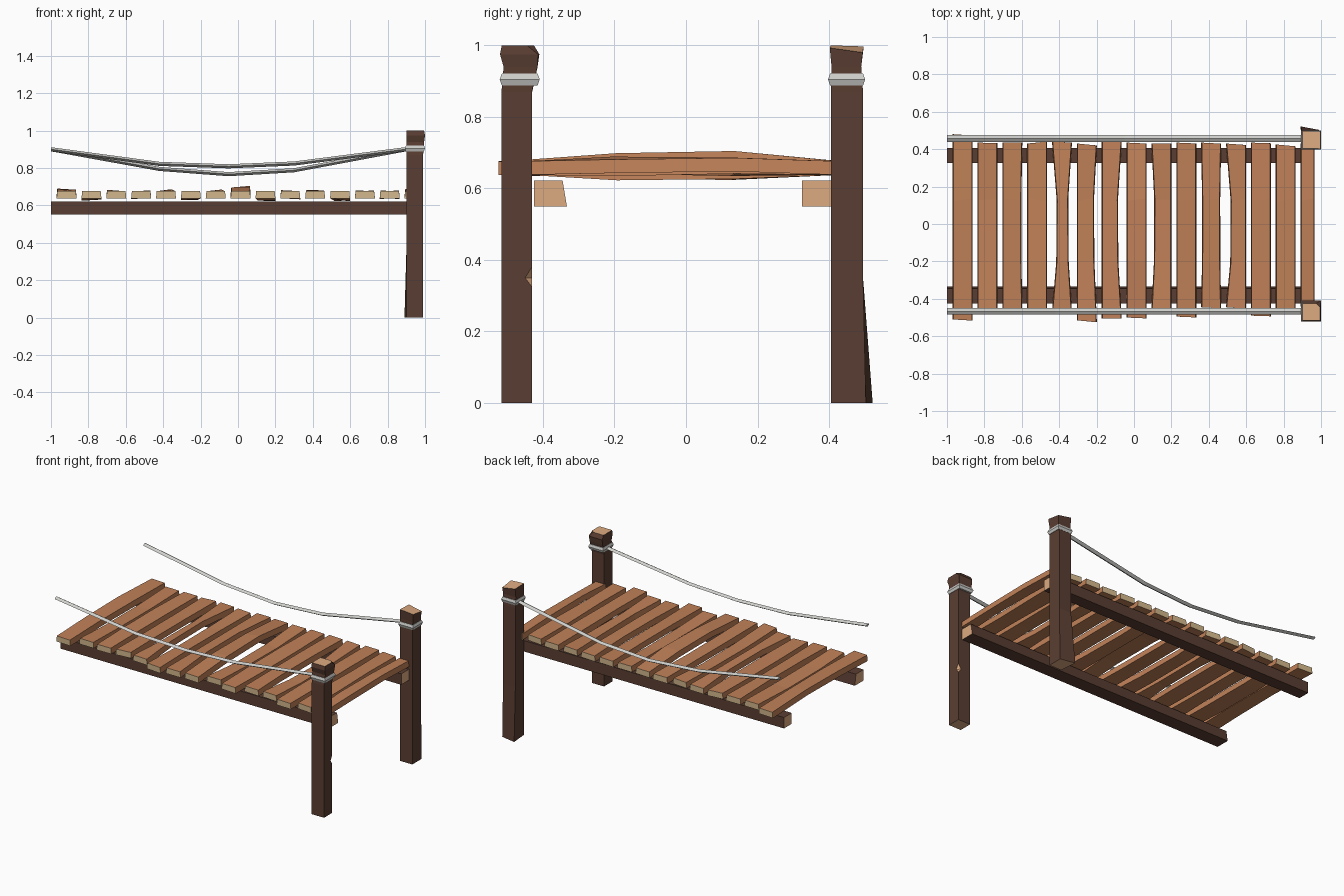
import bpy, bmesh, random
from mathutils import Vector

if "Cube" in bpy.data.objects:
    bpy.data.objects.remove(bpy.data.objects["Cube"])

random.seed(4)


def mat(name, rgb):
    m = bpy.data.materials.new(name)
    m.diffuse_color = (*rgb, 1)
    m.use_nodes = True
    m.node_tree.nodes["Principled BSDF"].inputs["Base Color"].default_value = m.diffuse_color
    return m


DARK = mat("dark brown wood", (0.102, 0.048, 0.032))
CUT = mat("cut wood", (0.73, 0.41, 0.22))
PLANK = mat("orange plank wood", (0.53, 0.22, 0.098))
PALE = mat("pale plank end", (0.64, 0.47, 0.26))
ROPE = mat("grey rope", (0.61, 0.61, 0.59))


def loft(name, rings, side, cap, rule=None):
    """Skin matching rings of points, with end caps in a second material."""
    bm = bmesh.new()
    vs = [[bm.verts.new(p) for p in r] for r in rings]
    n = len(vs[0])
    for k, (a, b) in enumerate(zip(vs, vs[1:])):
        for i in range(n):
            j = (i + 1) % n
            f = bm.faces.new((a[i], a[j], b[j], b[i]))
            if rule and rule(k, i):
                f.material_index = 1
    for r in (vs[0], vs[-1]):
        bm.faces.new(r).material_index = 1
    bmesh.ops.recalc_face_normals(bm, faces=bm.faces)
    me = bpy.data.meshes.new(name)
    bm.to_mesh(me)
    bm.free()
    me.materials.append(side)
    me.materials.append(cap)
    ob = bpy.data.objects.new(name, me)
    bpy.context.collection.objects.link(ob)
    return ob


def rect(x0, x1, y0, y1, z):
    return [(x0, y0, z), (x1, y0, z), (x1, y1, z), (x0, y1, z)]


# Worn planks: front end, back end, left and right edge shift at middle, lift
planks = [
    (-.51, .48, 0, 0, .010), (-.46, .435, 0, 0, -.010), (-.47, .435, 0, -.005, .003),
    (-.46, .43, 0, 0, 0), (-.47, .44, .025, -.02, .006), (-.515, .43, .0, -.015, -.008),
    (-.505, .44, .0, -.02, .004), (-.50, .435, 0, 0, .024), (-.46, .43, .015, 0, -.013),
    (-.495, .435, 0, 0, 0), (-.445, .435, .005, -.005, .005), (-.445, .43, .025, 0, -.013),
    (-.49, .435, 0, 0, .002), (-.46, .425, 0, 0, 0), (-.44, .43, .0, 0, .010)]
for i, (y0, y1, l, r, dz) in enumerate(planks):
    xa = -0.97 + i * 0.1329
    xb = xa + (0.075 if i == 14 else 0.107)
    skew = random.uniform(-.012, .012)
    rings = []
    for y, w in ((y0, 0), (-.2, .9), (.13, 1), (y1, 0)):
        a, b = xa + l * w, xb + r * w
        roll = random.uniform(-.006, .006) * (w > 0)
        zt, zb = .676 + dz * w, .638 + dz * w
        ya, yb = (y, y + skew) if w == 0 else (y + skew, y - skew)
        rings.append([(a, ya, zb - roll), (b, yb, zb + roll),
                      (b - .004, yb, zt + roll), (a + .004, ya, zt - roll)])
    loft(f"plank_{i + 1}", rings, PLANK, PALE)

# Long beams under the planks
for name, y0, y1, s in (("front_beam", -.425, -.345, .012), ("back_beam", .325, .405, 0)):
    loft(name, [[(x, y0, .55), (x, y1 + s, .55), (x, y1, .622), (x, y0, .622)]
                for x in (-1, .965)], DARK, CUT)


# Front post with a chipped inner corner (the corner is split into two points)
def chipped(x0, x1, y0, y1, z, c):
    return [(x0, y0, z), (x1, y0, z), (x1, y1 - c, z), (x1 - c, y1, z), (x0, y1, z)]


e = .001
front = [chipped(.90, .99, -.516, -.43, z, c)
         for z, c in ((0, e), (.325, e), (.35, .02), (.38, e), (.87, e))]
front.append(chipped(.90, .995, -.51, -.415, .94, e))
front.append(chipped(.90, 1.0, -.52, -.41, .975, .004))
front.append(chipped(.90, .995, -.515, -.425, 1.0, .02))
loft("front_post", front, DARK, CUT, lambda k, i: i == 2 and k in (1, 2))

# Back post, splayed at the foot and with a sloping top
back = [[(.90, .405, 0), (.99, .405, 0), (.99, .503, 0), (.89, .522, 0)],
        rect(.90, .99, .405, .495, .35), rect(.90, .99, .405, .495, .87),
        rect(.90, .992, .407, .49, .94),
        [(.90, .405, 1.0), (.997, .402, .993), (.997, .494, .98), (.90, .497, .997)]]
loft("back_post", back, DARK, CUT)

# Rope loops round the posts
for name, y0, y1 in (("front_rope_loop", -.514, -.416), ("back_rope_loop", .404, .494)):
    loft(name, [rect(.899 - g, .993 + g, y0 - g, y1 + g, z)
                for z, g in ((.888, .001), (.905, .007), (.921, .001))], ROPE, ROPE)

# Sagging hand ropes
xs = (-1, -.42, -.05, .3, .91)
for name, y, zs in (("front_hand_rope", -.467, (.9, .822, .809, .824, .902)),
                    ("back_hand_rope", .457, (.9, .795, .767, .788, .902))):
    loft(name, [[(x, y + .018, z), (x, y, z + .011), (x, y - .018, z), (x, y, z - .011)]
                for x, z in zip(xs, zs)], ROPE, ROPE)
